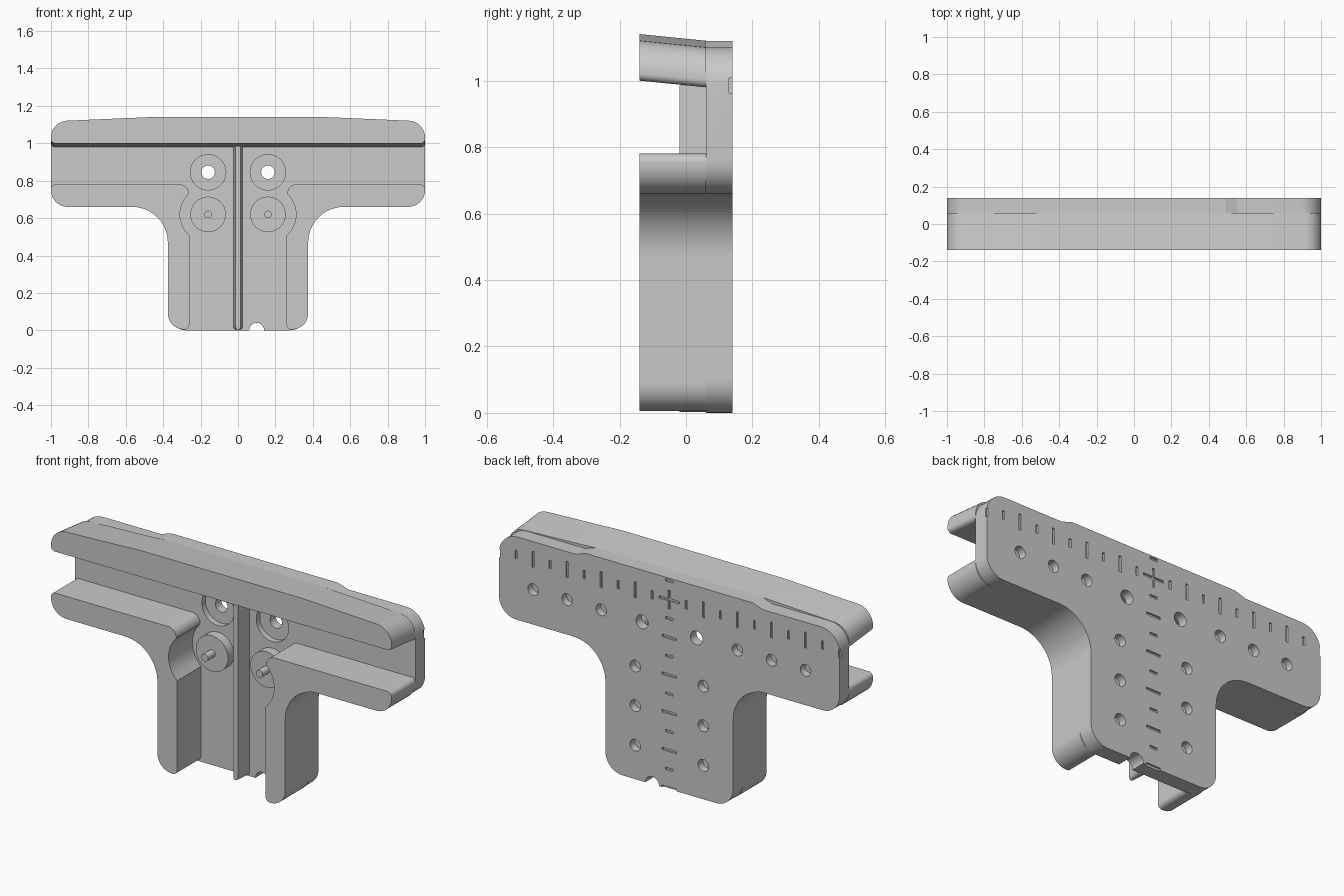
import bpy, bmesh, math
from mathutils import Vector

cube = bpy.data.objects.get("Cube")
if cube:
    bpy.data.objects.remove(cube)

GREY = (0.59, 0.59, 0.59, 1)
grey = bpy.data.materials.new("plain grey")
grey.use_nodes = True
grey.diffuse_color = GREY
grey.node_tree.nodes["Principled BSDF"].inputs["Base Color"].default_value = GREY

BACK, FLOOR, FRONT = 0.14, 0.06, -0.14


def rounded(corners, steps=10):
    """Turn (x, z, radius) corners into a closed outline with arcs."""
    out = []
    for i, (x, z, r) in enumerate(corners):
        p = Vector((x, z))
        if r == 0:
            out.append(p)
            continue
        a = (Vector(corners[i - 1][:2]) - p).normalized()
        b = (Vector(corners[(i + 1) % len(corners)][:2]) - p).normalized()
        half = a.angle(b) / 2
        centre = p + (a + b).normalized() * r / math.sin(half)
        start = (p + a * r / math.tan(half) - centre).normalized()
        end = (p + b * r / math.tan(half) - centre).normalized()
        for k in range(steps + 1):
            # Blend weights that sweep evenly along the arc
            sweep = math.pi - 2 * half
            t = sweep * k / steps
            spoke = (start * math.sin(sweep - t) + end * math.sin(t)) / math.sin(sweep)
            out.append(centre + spoke * r)
    return out


def mirrored(half):
    return half + [(-x, z, r) for x, z, r in reversed(half)]


def finish(name, bm):
    bmesh.ops.recalc_face_normals(bm, faces=bm.faces)
    mesh = bpy.data.meshes.new(name)
    bm.to_mesh(mesh)
    bm.free()
    mesh.materials.append(grey)
    ob = bpy.data.objects.new(name, mesh)
    bpy.context.collection.objects.link(ob)
    return ob


def add_prism(bm, outline, y_front, y_back, lift=0, taper=1):
    """Extrude an x-z outline along y; lift and taper act on the front end."""
    front = [bm.verts.new((p.x * taper, y_front, p.y + lift)) for p in outline]
    back = [bm.verts.new((p.x, y_back, p.y)) for p in outline]
    bm.faces.new(front)
    bm.faces.new(back[::-1])
    for i in range(len(outline)):
        bm.faces.new((front[i - 1], front[i], back[i], back[i - 1]))


def prism(name, outline, *args, **kw):
    bm = bmesh.new()
    add_prism(bm, outline, *args, **kw)
    return finish(name, bm)


def circle(x, z, r, n=32):
    return [Vector((x + r * math.cos(math.tau * k / n),
                    z + r * math.sin(math.tau * k / n))) for k in range(n)]


def bar(x, z, w, h):
    return [Vector((x + sx * w / 2, z + sz * h / 2))
            for sx, sz in ((-1, -1), (1, -1), (1, 1), (-1, 1))]


def smooth(ob):
    bpy.ops.object.select_all(action='DESELECT')
    ob.select_set(True)
    bpy.context.view_layer.objects.active = ob
    bpy.ops.object.shade_smooth_by_angle(angle=math.radians(30))


def cut(ob, cutter):
    cutter.hide_render = True
    mod = ob.modifiers.new("cut", 'BOOLEAN')
    mod.operation = 'DIFFERENCE'
    mod.solver = 'EXACT'
    mod.use_self = True
    mod.object = cutter
    bpy.context.view_layer.objects.active = ob
    bpy.ops.object.modifier_apply(modifier=mod.name)
    bpy.data.objects.remove(cutter)


# T-shaped back plate
plate = prism("back_plate", rounded(mirrored([
    (0.49, 1.12, 0.03), (0.55, 1.10, 0.03), (1, 1.10, 0.11), (1, 0.66, 0.1),
    (0.375, 0.66, 0.19), (0.375, 0, 0.1)])), FLOOR, BACK)

# Holes, counterbores, bottom notch and ruler grooves
holes = bmesh.new()
for s in (-1, 1):
    add_prism(holes, circle(s * 0.16, 0.845, 0.036), 0, 0.2)
    add_prism(holes, circle(s * 0.16, 0.845, 0.095), 0, FLOOR + 0.03)
    for x in (0.4, 0.6, 0.8):
        add_prism(holes, circle(s * x, 0.845, 0.031), BACK - 0.04, 0.2)
    for z in (0.18, 0.39, 0.6):
        add_prism(holes, circle(s * 0.2, z, 0.031), BACK - 0.04, 0.2)
add_prism(holes, circle(0.1, 0, 0.04), 0, 0.2)
cut(plate, finish("hole_cutter", holes))

grooves = bmesh.new()
MARK, MID, THIN = BACK - 0.01, 1.005, 0.013
for i in range(1, 11):
    size = 0.085 if i % 2 == 0 and i < 10 else 0.045
    for s in (-1, 1):
        drop = 0.02 if i == 10 else 0
        add_prism(grooves, bar(s * i / 10, MID - drop, THIN, size), MARK, 0.2)
    add_prism(grooves, bar(0, MID - i / 10, 0.085 if i % 2 == 0 else 0.045, THIN), MARK, 0.2)
add_prism(grooves, bar(0, MID + 0.1, 0.045, THIN), MARK, 0.2)
add_prism(grooves, bar(0, MID, 0.12, THIN), MARK, 0.2)
add_prism(grooves, bar(0, MID, THIN, 0.1), MARK, 0.2)
cut(plate, finish("groove_cutter", grooves))

# Top rail, tilted up toward the front
rail = prism("top_rail", rounded(mirrored([
    (0.47, 1.12, 0), (1, 1.097, 0.09), (1, 0.98, 0.022)])), FRONT, FLOOR, lift=0.02)

# Tapered centre rib
rib = prism("centre_rib", rounded(mirrored([
    (0.025, 0.985, 0), (0.025, 0.002, 0.02)])), -0.02, FLOOR, taper=0.55)

parts = [plate, rail, rib]
PEG_X, PEG_Z = 0.16, 0.62
for s, side in ((1, "left"), (-1, "right")):
    # Corner wall with a scoop around the peg
    scoop = []
    for k in range(13):
        a = math.radians(-42 + 7 * k)
        scoop.append((PEG_X + 0.15 * math.cos(a), PEG_Z + 0.15 * math.sin(a), 0))
    corners = [(1, 0.78, 0.025), (1, 0.66, 0.09), (0.375, 0.66, 0.19),
               (0.375, 0.005, 0.085), (0.26, 0.005, 0.025), (0.26, 0.505, 0)]
    corners += scoop + [(0.264, 0.73, 0), (0.264, 0.78, 0.047)]
    outline = rounded([(s * x, z, r) for x, z, r in corners])
    parts.append(prism(side + "_wall", outline, FRONT, FLOOR))
    # Peg: round boss with a thin pin
    parts.append(prism(side + "_boss", circle(s * PEG_X, PEG_Z, 0.095), 0.01, FLOOR))
    parts.append(prism(side + "_pin", circle(s * PEG_X, PEG_Z, 0.02, 20), -0.05, 0.01))

for ob in parts:
    smooth(ob)
